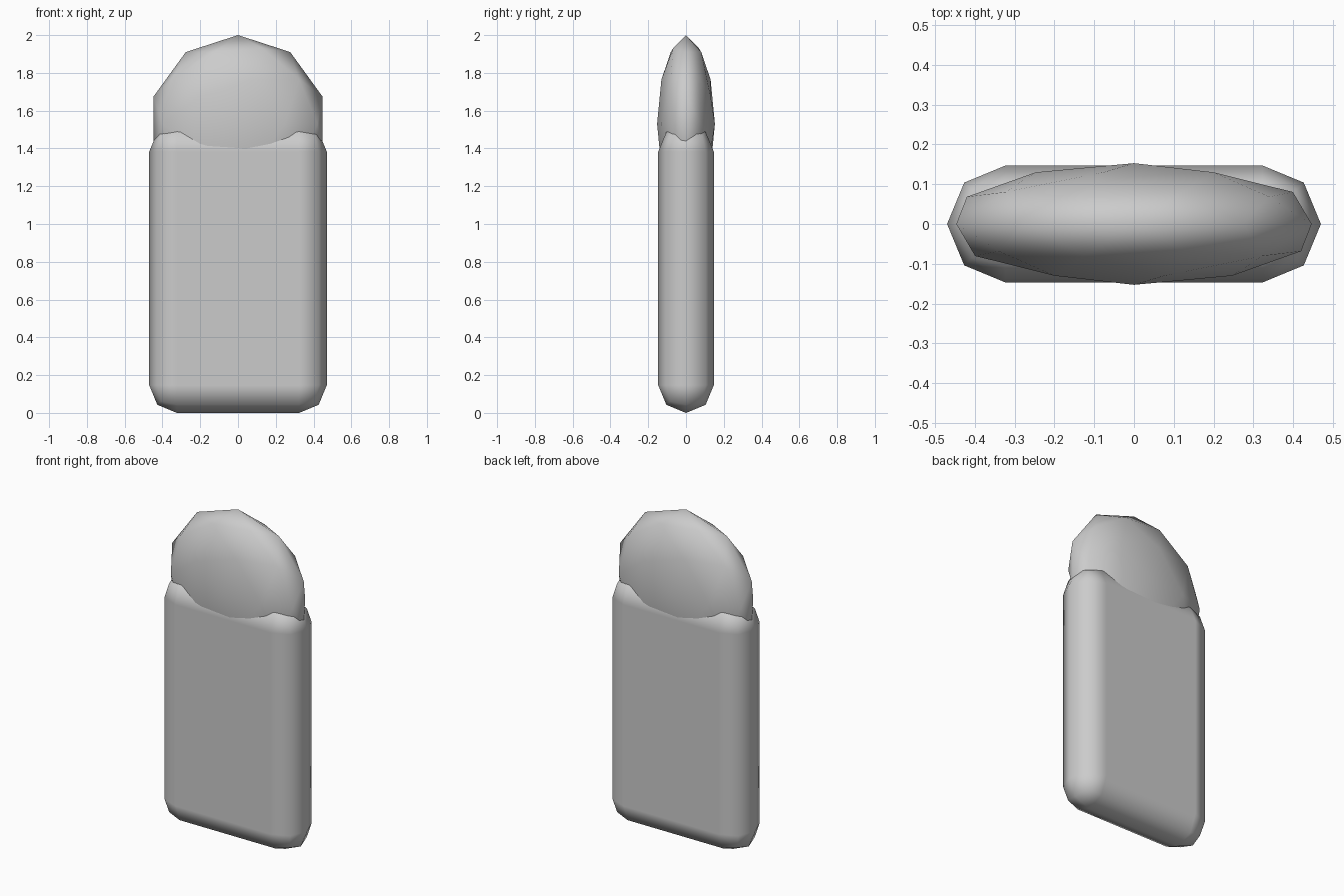
import bpy
import math

if "Cube" in bpy.data.objects:
    bpy.data.objects.remove(bpy.data.objects["Cube"])

HALF_W, HALF_D, TOP = 0.47, 0.147, 1.53


def finish(obj, name):
    obj.name = name
    bpy.ops.object.transform_apply(location=False, rotation=True, scale=True)
    bpy.ops.object.shade_smooth()


# Upright slab, edges rounded by the full half-depth
bpy.ops.mesh.primitive_cube_add(size=1, location=(0, 0, TOP / 2))
slab = bpy.context.object
slab.scale = (2 * HALF_W, 2 * HALF_D, TOP)
finish(slab, "stone_slab")
bevel = slab.modifiers.new("rounded_edges", 'BEVEL')
bevel.width = HALF_D - 0.0005
bevel.segments = 2
bevel.limit_method = 'NONE'
bevel.harden_normals = True

# Flattened low-poly dome, its five-fold axis pointing to the front
bpy.ops.mesh.primitive_ico_sphere_add(subdivisions=2, radius=1, location=(0, 0, TOP),
                                      rotation=(math.radians(90), 0, 0))
dome = bpy.context.object
dome.scale = (HALF_W, HALF_W, 0.153)
finish(dome, "rounded_top")
